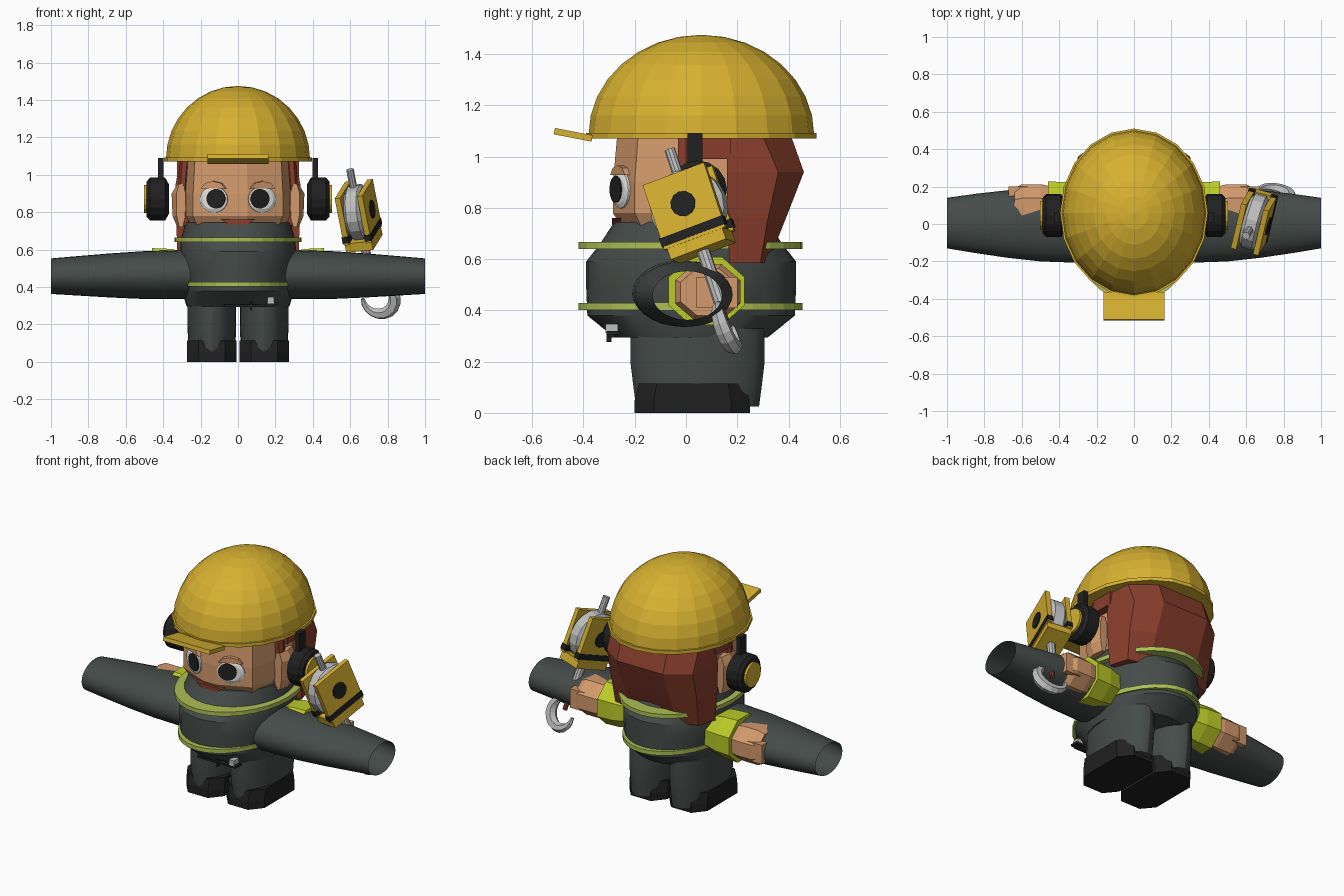
import bpy, bmesh
from math import sin, cos, pi, radians
from mathutils import Vector, Matrix

if "Cube" in bpy.data.objects:
    bpy.data.objects.remove(bpy.data.objects["Cube"])


def material(name, r, g, b):
    m = bpy.data.materials.new(name)
    m.use_nodes = True
    m.diffuse_color = (r, g, b, 1)
    m.node_tree.nodes["Principled BSDF"].inputs["Base Color"].default_value = (r, g, b, 1)
    return m


YELLOW = material("helmet yellow", .68, .44, .03)
GREY = material("overall grey", .06, .072, .066)
BAND = material("pale lime", .42, .52, .09)
LIME = material("cuff lime", .50, .60, .02)
SKIN = material("skin", .65, .32, .15)
RED = material("auburn", .25, .048, .026)
BLACK = material("black", .015, .015, .016)
METAL = material("metal", .52, .52, .52)
WHITE = material("eye white", .78, .78, .76)


def finish(name, bm, mat, matrix=None, smooth=False):
    bmesh.ops.recalc_face_normals(bm, faces=bm.faces)
    if matrix:
        bm.transform(matrix)
    mesh = bpy.data.meshes.new(name)
    bm.to_mesh(mesh)
    bm.free()
    mesh.materials.append(mat)
    ob = bpy.data.objects.new(name, mesh)
    bpy.context.collection.objects.link(ob)
    if smooth:
        bpy.ops.object.select_all(action='DESELECT')
        ob.select_set(True)
        bpy.context.view_layer.objects.active = ob
        bpy.ops.object.shade_smooth_by_angle(angle=radians(28))
    return ob


def loft(name, rings, mat, matrix=None, caps=True, smooth=False):
    bm = bmesh.new()
    vs = [[bm.verts.new(p) for p in ring] for ring in rings]
    n = len(vs[0])
    for a, b in zip(vs, vs[1:]):
        for i in range(n):
            j = (i + 1) % n
            bm.faces.new((a[i], a[j], b[j], b[i]))
    if caps:
        bm.faces.new(vs[0])
        bm.faces.new(vs[-1])
    return finish(name, bm, mat, matrix, smooth)


def ring(z, rx, ry, cx=0, cy=0, n=24, turn=0):
    return [Vector((cx + rx * cos(t), cy + ry * sin(t), z))
            for t in (2 * pi * (i + turn) / n for i in range(n))]


def ring_x(x, ry, rz, cy, cz, n=24, turn=0):
    return [Vector((x, p.x, p.y)) for p in ring(0, ry, rz, cy, cz, n, turn)]


def box(name, centre, size, mat, matrix=None):
    bm = bmesh.new()
    bmesh.ops.create_cube(bm, size=1, matrix=Matrix.Translation(centre) @ Matrix.Diagonal((*size, 1)))
    return finish(name, bm, mat, matrix)


def mirrored(half, z):
    """Closed section from right-half points."""
    return [Vector((x, y, z)) for x, y in half] + [Vector((-x, y, z)) for x, y in reversed(half)]


# Helmet: faceted dome, rim and peak
dome = [ring(1.085 + .39 * sin(a), .385 * cos(a), .44 * cos(a), 0, .06, 20)
        for a in (radians(11.2 * k) for k in range(9))]
loft("helmet_dome", dome, YELLOW)
loft("helmet_rim", [ring(z, .395, .45, 0, .06, 20) for z in (1.07, 1.092)], YELLOW)
box("helmet_peak", (0, 0, 0), (.325, .15, .025), YELLOW,
    Matrix.Translation((0, -.44, 1.085)) @ Matrix.Rotation(radians(-11), 4, 'X'))

# Head with an angled face
face = [(.05, -.285), (.24, -.20), (.285, 0), (.27, .22)]
head = []
for z, k, dy in ((.70, .86, .01), (.78, 1, 0), (.90, 1, 0), (1.08, .96, .005)):
    head.append(mirrored([(x * k, y * k + dy) for x, y in face], z))
loft("head", head, SKIN)

# Hair: a back mass tapering down over the shoulders
hair = [([(.31, .16), (.30, .30), (.16, .41)], 1.08),
        ([(.335, .16), (.30, .36), (.16, .46)], .94),
        ([(.33, .16), (.30, .32), (.16, .39)], .76),
        ([(.325, .17), (.29, .29), (.16, .32)], .585)]
loft("hair_back", [mirrored(h, z) for h, z in hair], RED)

# Mouth
loft("mouth", [[Vector(p) for p in ((-.09, y, .76), (.09, y, .76), (.05, y, .735), (-.05, y, .735))]
               for y in (-.288, -.20)], RED)

for s, side in ((1, "left"), (-1, "right")):
    # Hair framing the face, and ears
    box(side + "_hair_band", (s * .30, .10, 1.035), (.05, .15, .09), RED)
    loft(side + "_hair_lock", [ring(z, .025, .035, s * x, .0, 6)
                               for z, x in ((.73, .275), (.88, .30), (1.07, .285))], RED)
    loft(side + "_ear", [ring(z, w, .075, s * .305, .03, 6)
                         for z, w in ((.72, .02), (.78, .045), (.90, .05), (.95, .02))], SKIN)

    # Eyes lying on the slanted cheeks
    pose = Matrix.Translation((s * .128, -.252, .868)) @ Matrix.Rotation(s * radians(24), 4, 'Z') \
        @ Matrix.Rotation(radians(90), 4, 'X')
    loft(side + "_eye", [ring(-.01, .08, .07), ring(.006, .08, .07), ring(.014, .06, .052)], WHITE, pose)
    loft(side + "_iris", [ring(z, .054, .052, -s * .018, .004) for z in (.012, .019)], BLACK, pose)
    loft(side + "_eyelid", [[Vector((x, y, z)) for x, y in
                             ((-.07, .06), (.07, .06), (.045, .088), (0, .098), (-.045, .088))]
                            for z in (-.01, .017)], SKIN, pose)

    # Ear defenders
    loft(side + "_ear_cup", [ring_x(s * x, r, r, .045, .87, 16) for x, r in
                             ((.37, .08), (.39, .115), (.47, .115), (.488, .095))], BLACK)
    loft(side + "_ear_cup_disc", [ring_x(s * x, .075, .075, .045, .87, 16)
                                  for x in (.48, .502)], YELLOW)
    box(side + "_ear_cup_arm", (s * .412, .035, .98), (.03, .06, .22), BLACK)

    # Open sleeve with a forearm poking through its back
    loft(side + "_sleeve", [ring_x(s * x, ry, rz, cy, cz, 28) for x, ry, rz, cy, cz in
                            ((.22, .20, .132, -.01, .467), (.5, .20, .128, 0, .464),
                             (.68, .18, .118, 0, .462), (.85, .158, .106, .003, .46),
                             (1, .135, .095, .005, .458))],
         GREY, caps=False, smooth=True)
    loft(side + "_cuff", [ring_x(s * x, r, r * .9, .08, .475, 8, .5) for x, r in
                          ((.26, .13), (.36, .155), (.46, .16), (.46, .12))], LIME)
    loft(side + "_hand", [ring_x(s * x, r, r * .86, .085, .472, 8, .5) for x, r in
                          ((.42, .12), (.50, .138), (.60, .138), (.64, .115))], SKIN)
    box(side + "_fingers", (s * .62, .12, .47), (.10, .16, .12), SKIN)

    # Trouser leg and boot
    loft(side + "_leg", [ring(z, rx, ry, s * .14, .045) for z, rx, ry in
                         ((.025, .122, .24), (.10, .127, .25), (.20, .13, .262), (.33, .13, .262))],
         GREY, smooth=True)
    boot = []
    for z, k in ((0, 1), (.05, 1), (.115, .93)):
        out = [(.07, .225), (.132, .15), (.132, -.15), (.07, -.225)]
        boot.append([p + Vector((s * .14, .025, 0)) for p in
                     mirrored([(x, y * k) for x, y in out], z)])
    loft(side + "_boot", boot, BLACK)

# Torso and reflective bands
loft("torso", [ring(z, rx, ry, 0, .02, 32) for z, rx, ry in
               ((.295, .275, .30), (.38, .30, .405), (.50, .31, .41), (.59, .312, .41),
                (.66, .305, .355), (.745, .28, .30))], GREY, smooth=True)
for name, z, rx in (("chest_band", .653, .34), ("waist_band", .415, .305)):
    loft(name, [ring(z + d, rx, .437, 0, .018, 32) for d in (-.013, .013)], BAND)

# Belt clip hanging at the front
box("belt_strap", (.06, -.29, .30), (.27, .025, .012), BLACK)
box("belt_loop", (.07, -.30, .30), (.012, .02, .045), BLACK)
box("belt_clip", (.175, -.29, .33), (.035, .05, .035), METAL,)
box("belt_clip_catch", (.18, -.285, .312), (.06, .05, .014), BLACK)

# Winch tool in the left hand, built in its own tilted frame
tool = Matrix.Translation((.645, .015, .79)) @ Matrix.Rotation(radians(-11), 4, 'Y') \
    @ Matrix.Rotation(radians(18), 4, 'X') @ Matrix.Rotation(radians(-16), 4, 'Z')
for s, side in ((1, "outer"), (-1, "inner")):
    box("winch_plate_" + side, (s * .062, 0, .01), (.03, .26, .27), YELLOW, tool)
    loft("winch_hub_" + side, [ring_x(s * x, .05, .05, 0, .02, 12) for x in (.07, .083)], BLACK, tool)
    box("winch_stripe_" + side, (s * .062, 0, -.095), (.036, .27, .035), BLACK, tool)
box("winch_base", (0, 0, -.145), (.15, .235, .05), YELLOW, tool)
loft("winch_drum", [ring_x(x, r, r, 0, .01, 16) for x, r in
                    ((-.048, .125), (-.03, .15), (.03, .15), (.048, .125))], METAL, tool)
loft("winch_pin", [ring(z, .021, .021, 0, 0, 10) for z in (.10, .255)], METAL, tool)
loft("winch_shaft", [ring(z, .026, .026, 0, 0, 10) for z in (-.40, -.16)], METAL, tool)
loft("hook_handle", [ring(z, .014, .014, .01, 0, 8) for z in (-.46, -.37)], RED, tool)

# Crescent hook, thickest opposite its opening
hook = []
for k in range(15):
    t = k / 14
    a = radians(175 + 285 * t)
    w = .010 + .024 * sin(pi * t)
    radial = Vector((cos(a), 0, sin(a)))
    mid = Vector((.02, .0, -.485)) + radial * .088
    hook.append([mid + radial * w * cos(q) + Vector((0, w * sin(q), 0))
                 for q in (2 * pi * i / 6 for i in range(6))])
loft("hook", hook, METAL, tool)
